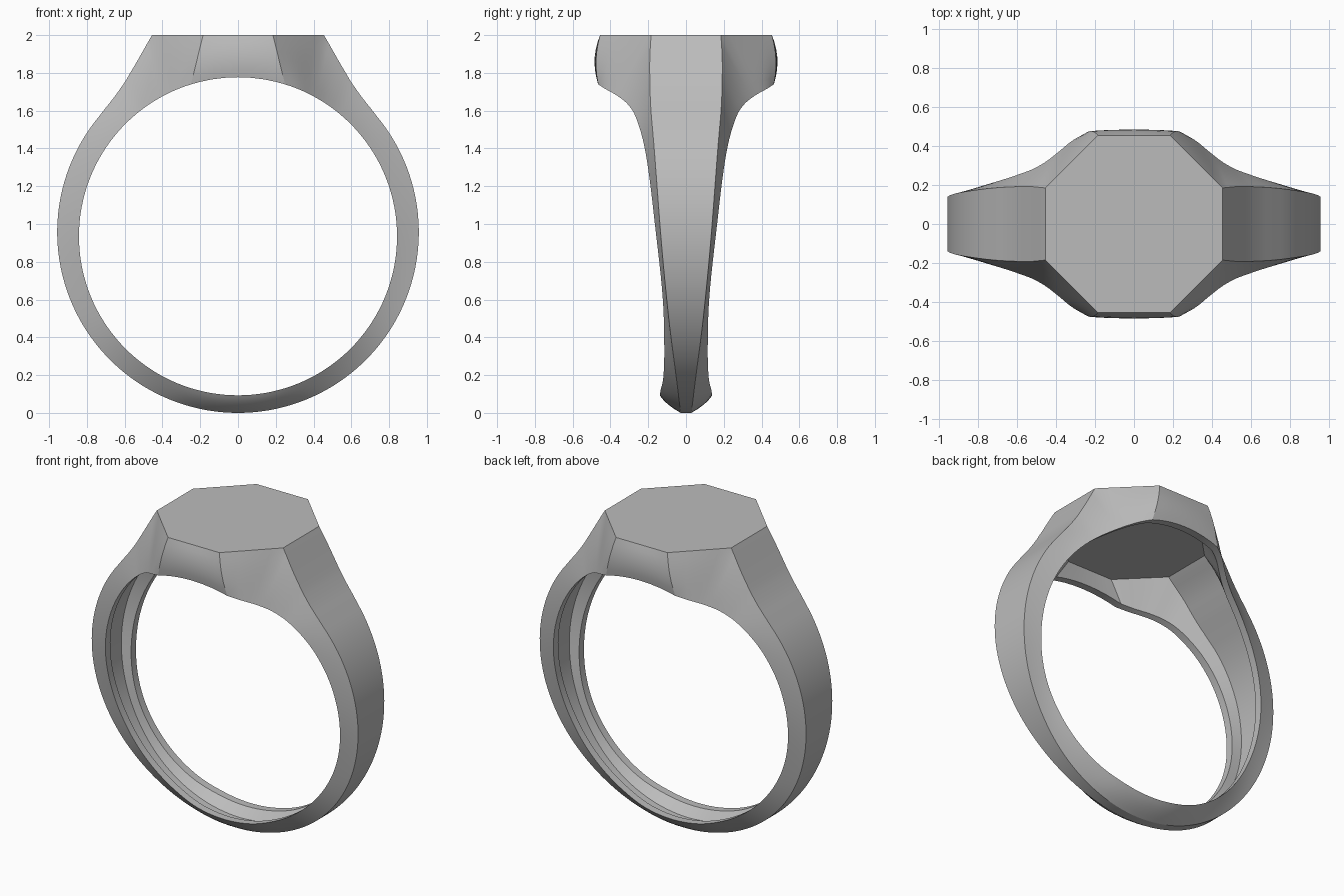
import bpy, bmesh
from math import sin, cos, tan, radians, degrees, atan2

cube = bpy.data.objects.get("Cube")
if cube:
    bpy.data.objects.remove(cube)

CENTRE, HOLE, TOP = 0.935, 0.842, 1.065      # finger hole centre, radius, table height above it
FLAT, CUT = 0.455, 0.185                     # octagon half width and half edge
CORNER_1 = degrees(atan2(CUT, TOP))
CORNER_2 = degrees(atan2(FLAT, TOP))


def curve(keys, t):
    """Smooth interpolation through (t, value) keys."""
    n = len(keys)
    t = min(max(t, keys[0][0]), keys[-1][0])

    def slope(i):
        a, b = keys[max(i - 1, 0)], keys[min(i + 1, n - 1)]
        return (b[1] - a[1]) / (b[0] - a[0])

    i = next(k for k in range(n - 1) if t <= keys[k + 1][0])
    (t0, v0), (t1, v1) = keys[i], keys[i + 1]
    h = t1 - t0
    u = (t - t0) / h
    return (v0 * (1 + 2 * u) * (1 - u) ** 2 + v1 * u * u * (3 - 2 * u)
            + h * (slope(i) * u * (1 - u) ** 2 - slope(i + 1) * u * u * (1 - u)))


# Keys against the angle from the top, in degrees
SHOULDER = [(CORNER_2, 1.158), (26.5, 1.111), (30, 1.069), (33, 1.040),
            (36.4, 1.012), (42, 0.985), (49, 0.971)]
TREAD = [(CORNER_2, 0.185), (30, 0.192), (45, 0.187), (60, 0.17), (90, 0.133),
         (115, 0.095), (140, 0.055), (160, 0.035), (180, 0.028)]
RIM = [(17.2, 0.465), (22, 0.428), (28, 0.363), (33, 0.315), (40, 0.272), (57, 0.217),
       (86, 0.164), (113, 0.123), (136, 0.115), (154, 0.121), (166, 0.135), (180, 0.138)]
HOLE_ANGLE = [(0, 0), (CORNER_1, 17.2), (CORNER_2, 28), (36.4, 39), (49, 50), (60, 60), (180, 180)]
WALL = [(CORNER_2, 0.139), (30, 0.085), (37, 0.062), (60, 0.055), (180, 0.045)]
FLOOR = [(CORNER_2, 0.89), (40, 0.82), (60, 0.72), (180, 0.7)]
BULGE = [(0, 0.018), (CORNER_1, 0.016), (CORNER_2, 0), (60, 0), (150, 0), (170, 0.012), (180, 0.014)]
SIDE_STEPS = 6


def half_section(deg):
    """Points (x, y, z) for y > 0, from the outer edge round to the hollow floor."""
    a = radians(deg)
    if deg <= CORNER_2 + 1e-6:
        x = TOP * tan(a)
        width = FLAT - max(0, x - CUT)
        outer = (x, width, CENTRE + TOP)
        floor = (x * 0.89, width * 0.89, CENTRE + TOP - 0.13)
    else:
        radius = curve(SHOULDER, deg) if deg < 49 else 0.957 + 0.022 * cos(a)
        width = curve(TREAD, deg)
        inner = radius - curve(WALL, deg)
        outer = (radius * sin(a), width, CENTRE + radius * cos(a))
        floor = (inner * sin(a), width * curve(FLOOR, deg), CENTRE + inner * cos(a))
    h = curve(HOLE_ANGLE, deg)
    rim = curve(RIM, h) if h > 17.2 else 0.475 - 0.01 * (h / 17.2) ** 2
    hx, hz = HOLE * sin(radians(h)), CENTRE + HOLE * cos(radians(h))
    edge = (hx, rim, hz)
    points = []
    for i in range(SIDE_STEPS + 1):
        u = i / SIDE_STEPS
        p = [o + (e - o) * u for o, e in zip(outer, edge)]
        p[1] += curve(BULGE, deg) * 4 * u * (1 - u)
        points.append(tuple(p))
    return points + [(hx, rim - 0.05, hz), floor]


def spread(a, b, n):
    return [a + (b - a) * i / n for i in range(n)]


# Section angles, with exact stops at the table corners
angles = (spread(0, CORNER_1, 4) + spread(CORNER_1, CORNER_2, 6)
          + spread(CORNER_2, 60, 18) + spread(60, 180, 48) + [180])
stations = [(d, 1) for d in angles] + [(d, -1) for d in reversed(angles[1:-1])]

# Hollow signet ring: sections joined in a closed loop
bm = bmesh.new()
loops = []
for deg, side in stations:
    half = half_section(deg)
    ring = half + [(x, -y, z) for x, y, z in reversed(half)]
    loops.append([bm.verts.new((x * side, y, z)) for x, y, z in ring])
for k, a in enumerate(loops):
    b = loops[(k + 1) % len(loops)]
    for i in range(len(a)):
        j = (i + 1) % len(a)
        bm.faces.new((a[i], a[j], b[j], b[i]))
bmesh.ops.recalc_face_normals(bm, faces=bm.faces)
mesh = bpy.data.meshes.new("signet_ring")
bm.to_mesh(mesh)
bm.free()

ring_object = bpy.data.objects.new("signet_ring", mesh)
bpy.context.collection.objects.link(ring_object)

# Plain grey metal
metal = bpy.data.materials.new("grey_metal")
metal.use_nodes = True
grey = (0.5, 0.5, 0.5, 1)
metal.diffuse_color = grey
metal.node_tree.nodes["Principled BSDF"].inputs["Base Color"].default_value = grey
mesh.materials.append(metal)

bpy.ops.object.select_all(action="DESELECT")
ring_object.select_set(True)
bpy.context.view_layer.objects.active = ring_object
bpy.ops.object.shade_smooth_by_angle(angle=radians(25))
